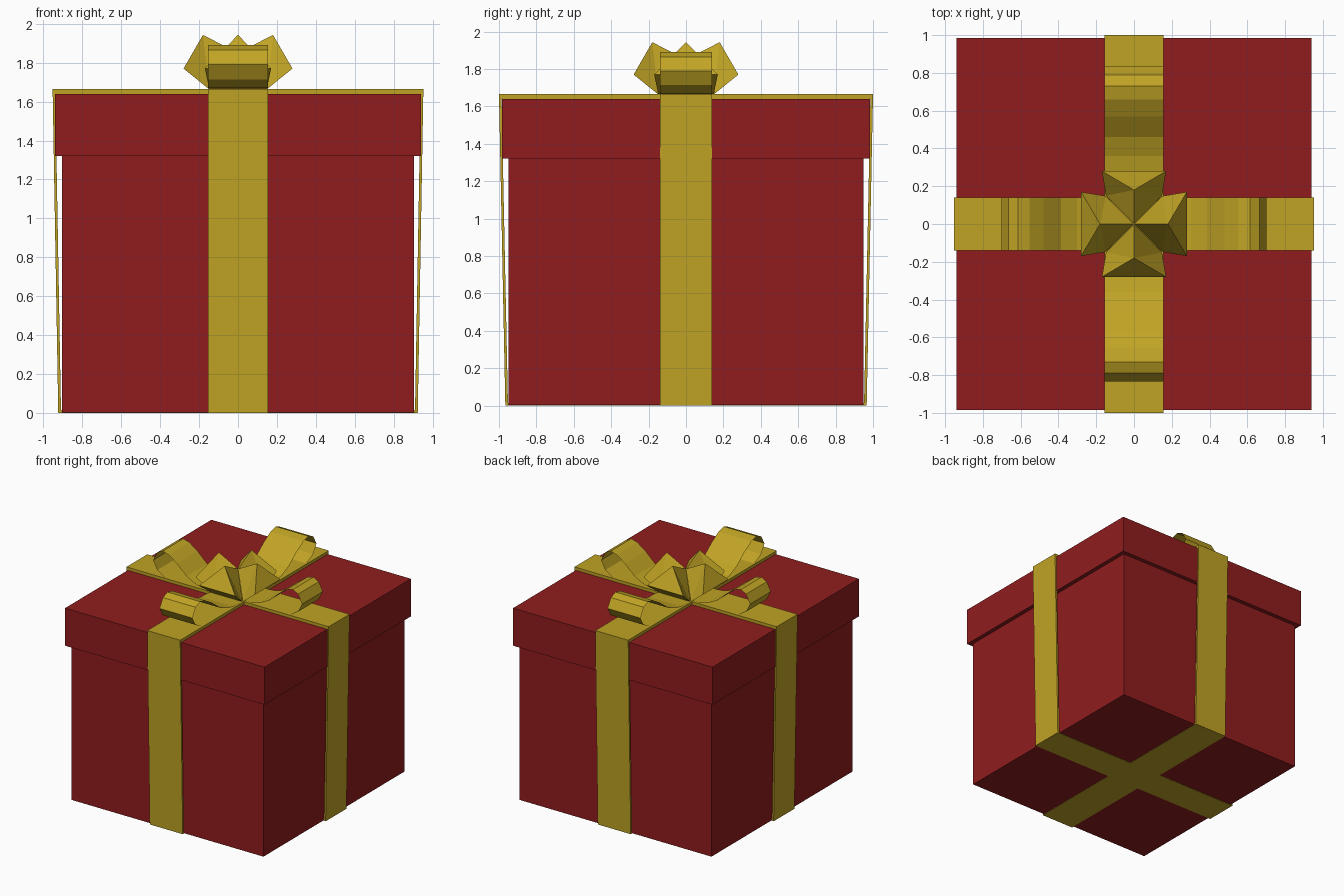
import bpy
from math import radians
from mathutils import Matrix

if "Cube" in bpy.data.objects:
    bpy.data.objects.remove(bpy.data.objects["Cube"])


def material(name, rgb):
    m = bpy.data.materials.new(name)
    m.diffuse_color = (*rgb, 1)
    m.use_nodes = True
    m.node_tree.nodes["Principled BSDF"].inputs["Base Color"].default_value = m.diffuse_color
    return m


RED = material("red_paper", (0.28, 0.012, 0.013))
GOLD = material("gold_ribbon", (0.53, 0.37, 0.018))


def make(name, verts, faces, mat, turn=0):
    mesh = bpy.data.meshes.new(name)
    mesh.from_pydata(verts, [], faces)
    mesh.transform(Matrix.Rotation(radians(turn), 4, "Z"))
    mesh.materials.append(mat)
    ob = bpy.data.objects.new(name, mesh)
    bpy.context.collection.objects.link(ob)
    return ob


def box(name, hx, hy, z0, z1):
    bpy.ops.mesh.primitive_cube_add(size=1, location=(0, 0, (z0 + z1) / 2))
    ob = bpy.context.object
    ob.name = name
    ob.scale = (2 * hx, 2 * hy, z1 - z0)
    ob.data.materials.append(RED)


# Box body and overhanging lid
box("box_body", 0.905, 0.95, 0.003, 1.34)
box("box_lid", 0.94, 0.985, 1.32, 1.64)


# Wrapped ribbons: tapered rectangular frames, wider at the lid
def ribbon_band(name, bottom, top, half_width, turn):
    t = 0.014
    outer = [(-bottom, 0), (bottom, 0), (top, 1.665), (-top, 1.665)]
    inner = [(-bottom + t, t), (bottom - t, t), (top - t, 1.64), (-top + t, 1.64)]
    verts = [(x, s * half_width, z) for s in (-1, 1) for x, z in outer + inner]
    faces = []
    for i in range(4):
        j = (i + 1) % 4
        faces += [(i, j, j + 4, i + 4), (i + 8, i + 12, j + 12, j + 8),
                  (i, i + 8, j + 8, j), (i + 4, j + 4, j + 12, i + 12)]
    make(name, verts, faces, GOLD, turn)


ribbon_band("ribbon_side_to_side", 0.924, 0.953, 0.14, 0)
ribbon_band("ribbon_front_to_back", 0.966, 1.0, 0.155, 90)

# Bow loops: thin teardrop sheets resting on the ribbon
LOOP = [(0.10, 1.668), (0.28, 1.677), (0.36, 1.693), (0.46, 1.735),
        (0.57, 1.82), (0.66, 1.873), (0.73, 1.89), (0.79, 1.865),
        (0.835, 1.79), (0.79, 1.715), (0.70, 1.669), (0.10, 1.667)]


def bow_loop(name, stretch, half_width, turn):
    verts = [(r * stretch, s * half_width, z) for r, z in LOOP for s in (-1, 1)]
    faces = [(2 * i, 2 * i + 2, 2 * i + 3, 2 * i + 1)[::-1]
             for i in range(len(LOOP) - 1)]
    make(name, verts, faces, GOLD, turn)


# Centre knot: four tent-shaped arms meeting in the middle
def knot_arm(name, turn):
    verts = [(0, 0, 1.85), (0.18, 0, 1.943),
             (0.28, -0.17, 1.77), (0.28, 0.17, 1.77),
             (0.15, -0.148, 1.665), (0.15, 0.148, 1.665)]
    faces = [(0, 4, 1), (4, 2, 1), (0, 1, 5), (5, 1, 3),
             (1, 2, 3), (2, 4, 5, 3)]
    make(name, verts, faces, GOLD, turn)


for k, side in enumerate(("right", "back", "left", "front")):
    along_y = k % 2
    bow_loop("bow_loop_" + side, 1.0 if along_y else 0.84,
             0.155 if along_y else 0.14, 90 * k)
    knot_arm("knot_arm_" + side, 90 * k)
